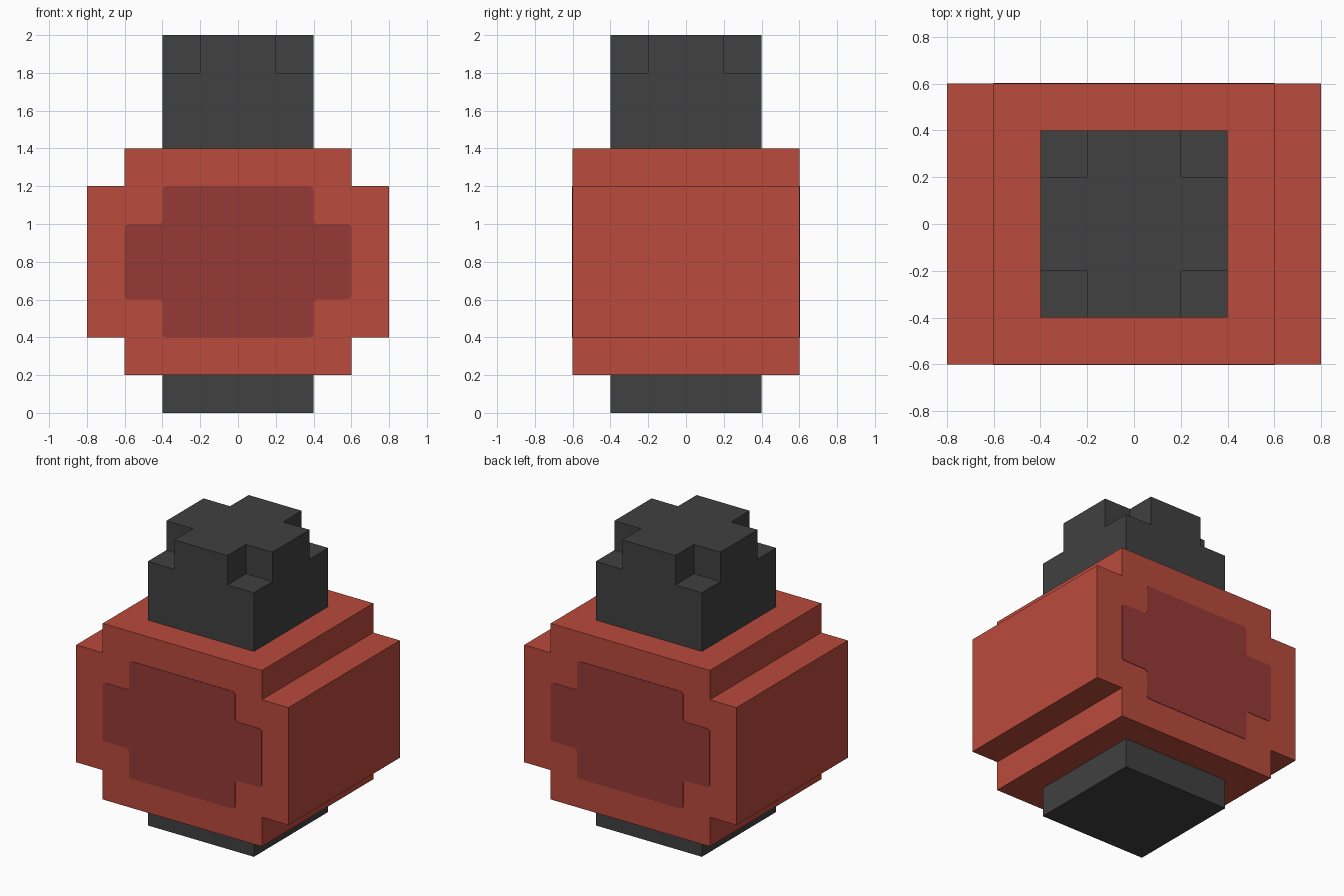
import bpy, bmesh, math
from mathutils import Matrix

cube = bpy.data.objects.get("Cube")
if cube:
    bpy.data.objects.remove(cube, do_unlink=True)


def material(name, rgb):
    m = bpy.data.materials.new(name)
    m.use_nodes = True
    colour = (*rgb, 1.0)
    m.diffuse_color = colour
    m.node_tree.nodes["Principled BSDF"].inputs["Base Color"].default_value = colour
    return m


RED = material("red", (0.491, 0.069, 0.045))
DARK_RED = material("dark red", (0.305, 0.042, 0.037))
CHARCOAL = material("charcoal", (0.052, 0.052, 0.052))

UPRIGHT = Matrix.Rotation(math.radians(90), 4, 'X')  # profile y becomes z, extrusion runs to -y


def rectangle(u, v):
    return [(-u, -v), (u, -v), (u, v), (-u, v)]


def stepped(u, v, n=0.2):
    """Rectangle of half sizes u, v with a square notch n at each corner."""
    return [(-u + n, -v), (u - n, -v), (u - n, -v + n), (u, -v + n),
            (u, v - n), (u - n, v - n), (u - n, v), (-u + n, v),
            (-u + n, v - n), (-u, v - n), (-u, -v + n), (-u + n, -v + n)]


def extrude_profile(name, outline, start, end, mat, matrix=Matrix(), corner=0.0):
    bm = bmesh.new()
    bm.faces.new([bm.verts.new((u, v, start)) for u, v in outline])
    if corner:
        bmesh.ops.bevel(bm, geom=bm.verts[:], offset=corner, segments=3,
                        profile=0.5, affect='VERTICES')
    top = bmesh.ops.extrude_face_region(bm, geom=bm.faces[:])["geom"]
    bmesh.ops.translate(bm, vec=(0, 0, end - start),
                        verts=[g for g in top if isinstance(g, bmesh.types.BMVert)])
    bmesh.ops.transform(bm, matrix=matrix, verts=bm.verts[:])
    bmesh.ops.recalc_face_normals(bm, faces=bm.faces[:])
    mesh = bpy.data.meshes.new(name)
    bm.to_mesh(mesh)
    bm.free()
    mesh.materials.append(mat)
    obj = bpy.data.objects.new(name, mesh)
    bpy.context.collection.objects.link(obj)
    return obj


# Dark base block, lower cap block and notched cap top
extrude_profile("base", rectangle(0.4, 0.4), 0.0, 0.2, CHARCOAL)
extrude_profile("cap_block", rectangle(0.4, 0.4), 1.4, 1.8, CHARCOAL)
extrude_profile("cap_top", stepped(0.4, 0.4), 1.8, 2.0, CHARCOAL)

# Red body with stepped corners, running front to back
body_frame = Matrix.Translation((0, 0, 0.8)) @ UPRIGHT
extrude_profile("body", stepped(0.8, 0.6), -0.6, 0.6, RED, body_frame)

# Thin painted panels on the front and back
for side, sign in (("front", 1), ("back", -1)):
    extrude_profile(side + "_panel", stepped(0.6, 0.4), sign * 0.599, sign * 0.603,
                    DARK_RED, body_frame, corner=0.02)
